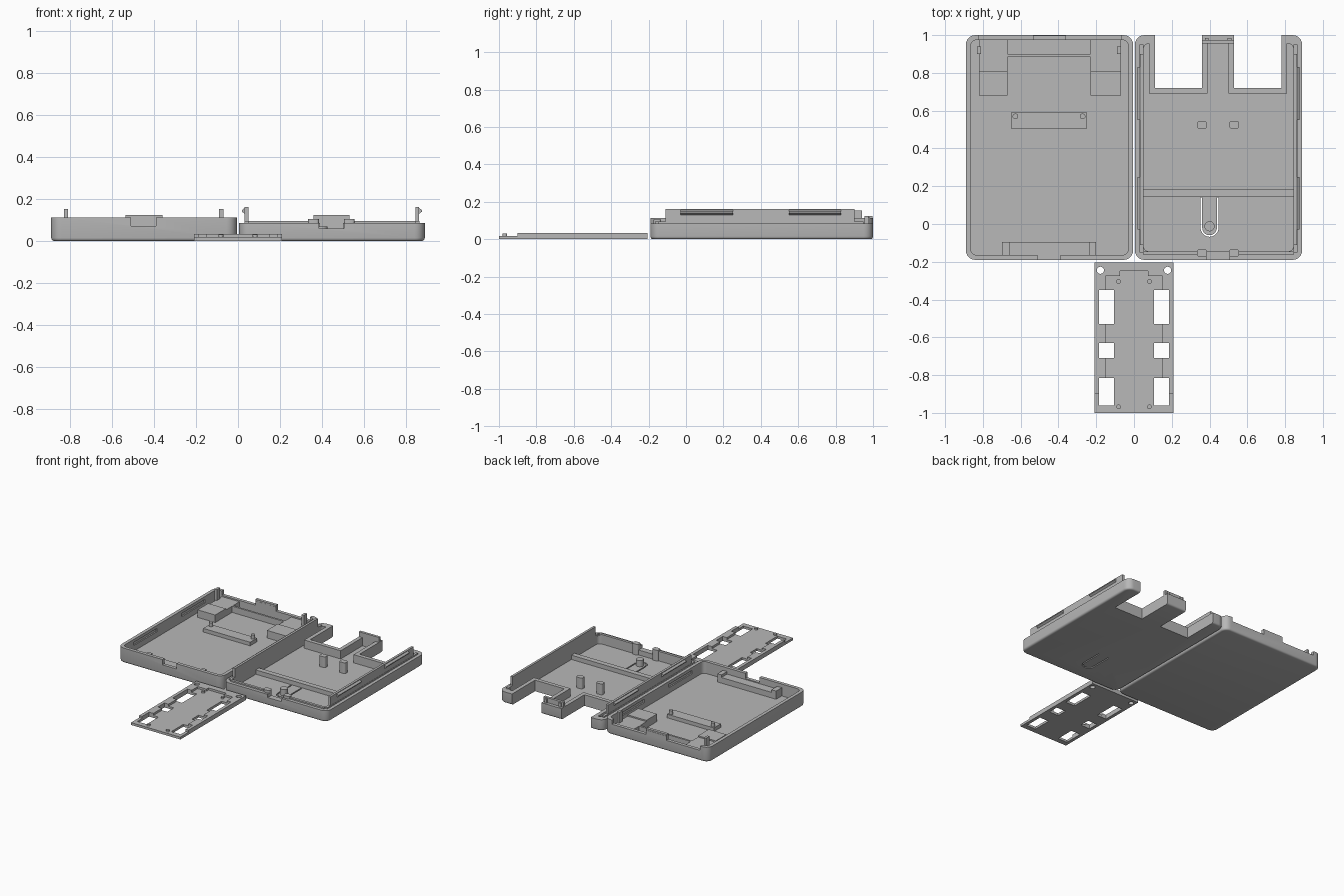
import bpy, bmesh, math

if "Cube" in bpy.data.objects:
    bpy.data.objects.remove(bpy.data.objects["Cube"])

grey = bpy.data.materials.new("plain grey")
grey.diffuse_color = (0.48, 0.48, 0.48, 1)
grey.use_nodes = True
grey.node_tree.nodes["Principled BSDF"].inputs["Base Color"].default_value = grey.diffuse_color


def finish(name, bm, smooth=False):
    bmesh.ops.recalc_face_normals(bm, faces=bm.faces)
    me = bpy.data.meshes.new(name)
    bm.to_mesh(me)
    bm.free()
    me.materials.append(grey)
    ob = bpy.data.objects.new(name, me)
    bpy.context.collection.objects.link(ob)
    if smooth:
        bpy.context.view_layer.objects.active = ob
        ob.select_set(True)
        bpy.ops.object.shade_smooth_by_angle(angle=math.radians(35))
        ob.select_set(False)
    return ob


def add_box(bm, x0, x1, y0, y1, z0, z1):
    vs = bmesh.ops.create_cube(bm, size=1)["verts"]
    for v in vs:
        v.co = (x0 + (v.co.x + .5) * (x1 - x0), y0 + (v.co.y + .5) * (y1 - y0),
                z0 + (v.co.z + .5) * (z1 - z0))


def add_rounded(bm, x0, x1, y0, y1, r, rings, seg=6):
    # stacked rounded rectangles; each ring is (inset, z)
    loops = []
    for d, z in rings:
        rr = max(r - d, 0.002)
        pts = []
        for cx, cy, a0 in ((x1 - d - rr, y1 - d - rr, 0), (x0 + d + rr, y1 - d - rr, 90),
                           (x0 + d + rr, y0 + d + rr, 180), (x1 - d - rr, y0 + d + rr, 270)):
            for i in range(seg + 1):
                a = math.radians(a0 + 90 * i / seg)
                pts.append(bm.verts.new((cx + rr * math.cos(a), cy + rr * math.sin(a), z)))
        loops.append(pts)
    n = len(loops[0])
    bm.faces.new(loops[0][::-1])
    bm.faces.new(loops[-1])
    for a, b in zip(loops, loops[1:]):
        for i in range(n):
            bm.faces.new((a[i], a[(i + 1) % n], b[(i + 1) % n], b[i]))


def add_cyl(bm, x, y, r, z0, z1):
    vs = bmesh.ops.create_cone(bm, cap_ends=True, segments=20, radius1=r, radius2=r,
                               depth=z1 - z0)["verts"]
    for v in vs:
        v.co.x += x
        v.co.y += y
        v.co.z += (z0 + z1) / 2


def boxes(name, *dims):
    bm = bmesh.new()
    for d in dims:
        add_box(bm, *d)
    return finish(name, bm)


def cut(ob, bm):
    cutter = finish("cutter", bm)
    mod = ob.modifiers.new("cut", "BOOLEAN")
    mod.operation, mod.object, mod.solver = "DIFFERENCE", cutter, "EXACT"
    bpy.context.view_layer.objects.active = ob
    bpy.ops.object.modifier_apply(modifier=mod.name)
    bpy.data.objects.remove(cutter)


def cut_boxes(ob, *dims):
    for d in dims:
        bm = bmesh.new()
        add_box(bm, *d)
        cut(ob, bm)


def tray(name, x0, x1, top, wall, floor):
    bm = bmesh.new()
    add_rounded(bm, x0, x1, -.19, 1, .05,
                [(.015, 0), (.007, .002), (.002, .007), (0, .015), (0, top)])
    ob = finish(name, bm, True)
    bm = bmesh.new()
    add_rounded(bm, x0 + wall, x1 - wall, -.19 + wall, 1 - wall, .03, [(0, floor), (0, .3)])
    cut(ob, bm)
    return ob


FL = .022
CLIPS = ((-.03, .25), (.55, .83))

# --- deep tray on the left, with latch grooves and wall notches
deep = tray("deep_tray", -.89, -.005, .113, .026, FL)
cut_boxes(deep, (-.82, -.535, .96, 1.02, .08, .2), (-.36, -.07, .96, 1.02, .08, .2),
          (-.51, -.39, -.21, -.155, .072, .2))
for y0, y1 in CLIPS:
    cut_boxes(deep, (-.874, -.85, y0, y1, .065, .09), (-.04, -.021, y0, y1, .065, .09))
boxes("notch_rim", (-.535, -.36, .975, .998, .07, .125))

# rear shelf and side blocks
boxes("rear_blocks", (-.82, -.67, .68, .81, .01, .08), (-.23, -.07, .68, .81, .01, .08))
boxes("rear_shelf", (-.82, -.67, .81, .98, .01, .07), (-.23, -.07, .81, .98, .01, .07),
      (-.67, -.23, .885, .9, .01, .07))
boxes("alignment_tabs", (-.83, -.81, .9, .94, .01, .153), (-.09, -.07, .9, .94, .01, .153))

# front bracket
boxes("front_bracket", (-.66, -.235, -.17, -.095, .01, .065),
      (-.7, -.66, -.17, -.095, .01, .085), (-.235, -.2, -.17, -.095, .01, .085))

# low mounting rib with two pins
boxes("mounting_rib", (-.65, -.25, .505, .59, .01, .05))
bm = bmesh.new()
for x in (-.628, -.272):
    add_cyl(bm, x, .57, .015, .03, .08)
finish("rib_pins", bm, True)

# --- shallow tray on the right, with two rear bays
lid = tray("shallow_tray", .005, .89, .085, .045, FL)
BAYS = ((.11, .36), (.53, .78))
cut_boxes(lid, *[(a, b, .72, 1.1, -.1, .3) for a, b in BAYS])
cut_boxes(lid, (.385, .505, -.25, -.14, .06, .2))

# spring button: U-shaped slot through the floor, with a post on it
cut_boxes(lid, (.352, .361, -.02, .14, -.1, .1), (.439, .448, -.02, .14, -.1, .1))
bm = bmesh.new()
rim = []
for r in (.048, .039):
    rim.append([[bm.verts.new((.4 + r * math.cos(math.pi + math.pi * i / 10),
                               -.02 + r * math.sin(math.pi + math.pi * i / 10), z))
                 for i in range(11)] for z in (-.1, .1)])
(o0, o1), (i0, i1) = rim
for i in range(10):
    for a, b in ((o0, o1), (o1, i1), (i1, i0), (i0, o0)):
        bm.faces.new((a[i], a[i + 1], b[i + 1], b[i]))
for k in (0, 10):
    bm.faces.new((o0[k], o1[k], i1[k], i0[k]))
cut(lid, bm)
bm = bmesh.new()
add_cyl(bm, .4, -.012, .027, .01, .07)
finish("button_post", bm, True)

# walls around the bays
bay_walls = []
for a, b in BAYS:
    bay_walls += [(a - .03, b + .03, .69, .72, .01, .085),
                  (a - .03, a, .72, .965, .01, .085), (b, b + .03, .72, .965, .01, .085)]
boxes("bay_walls", *bay_walls)

# inner lip, tall side rails and their latch beads
boxes("inner_lip", (.05, .385, -.165, -.145, .02, .095), (.505, .845, -.165, -.145, .02, .095),
      (.03, .05, -.15, .95, .02, .095), (.845, .865, -.15, .95, .02, .095))
boxes("side_rails", (.032, .05, -.11, .9, .02, .162), (.845, .863, -.11, .9, .02, .162))
bm = bmesh.new()
for y0, y1 in CLIPS:
    for x, s in ((.032, -1), (.863, 1)):
        prof = ((x, .13), (x + s * .014, .14), (x + s * .014, .147), (x, .157))
        ends = [[bm.verts.new((px, y, pz)) for px, pz in prof] for y in (y0, y1)]
        bm.faces.new(ends[0])
        bm.faces.new(ends[1])
        for i in range(4):
            j = (i + 1) % 4
            bm.faces.new((ends[0][i], ends[0][j], ends[1][j], ends[1][i]))
finish("latch_beads", bm)

# cross rib, screw posts and rear tongue tab
boxes("cross_rib", (.045, .845, .145, .185, .01, .055))
bm = bmesh.new()
for x in (.36, .53):
    for y in (.525, -.153):
        add_rounded(bm, x - .026, x + .026, y - .02, y + .02, .012, [(0, .01), (0, .105)], 3)
finish("screw_posts", bm, True)
boxes("tongue_tab", (.36, .53, .955, .975, .02, .123), (.375, .395, .97, .985, .07, .115),
      (.495, .515, .97, .985, .07, .115))

# --- loose slotted plate in front
plate = boxes("slotted_plate", (-.21, .21, -1, -.205, 0, .034))
cut_boxes(plate, (-.15, .15, -1.1, -.275, .018, .1), (-.075, .075, -.28, -.25, .018, .1),
          (-.3, .3, -1.1, -.9, .018, .1))
for s in (-1, 1):
    for y0, y1 in ((-.53, -.35), (-.71, -.63), (-.96, -.815)):
        cut_boxes(plate, (s * .145 - .04, s * .145 + .04, y0, y1, -.1, .1))
    bm = bmesh.new()
    add_cyl(bm, s * .178, -.245, .019, -.1, .1)
    cut(plate, bm)
bm = bmesh.new()
for x in (-.082, .082):
    for y in (-.305, -.968):
        add_cyl(bm, x, y, .012, .01, .03)
finish("plate_pins", bm, True)
